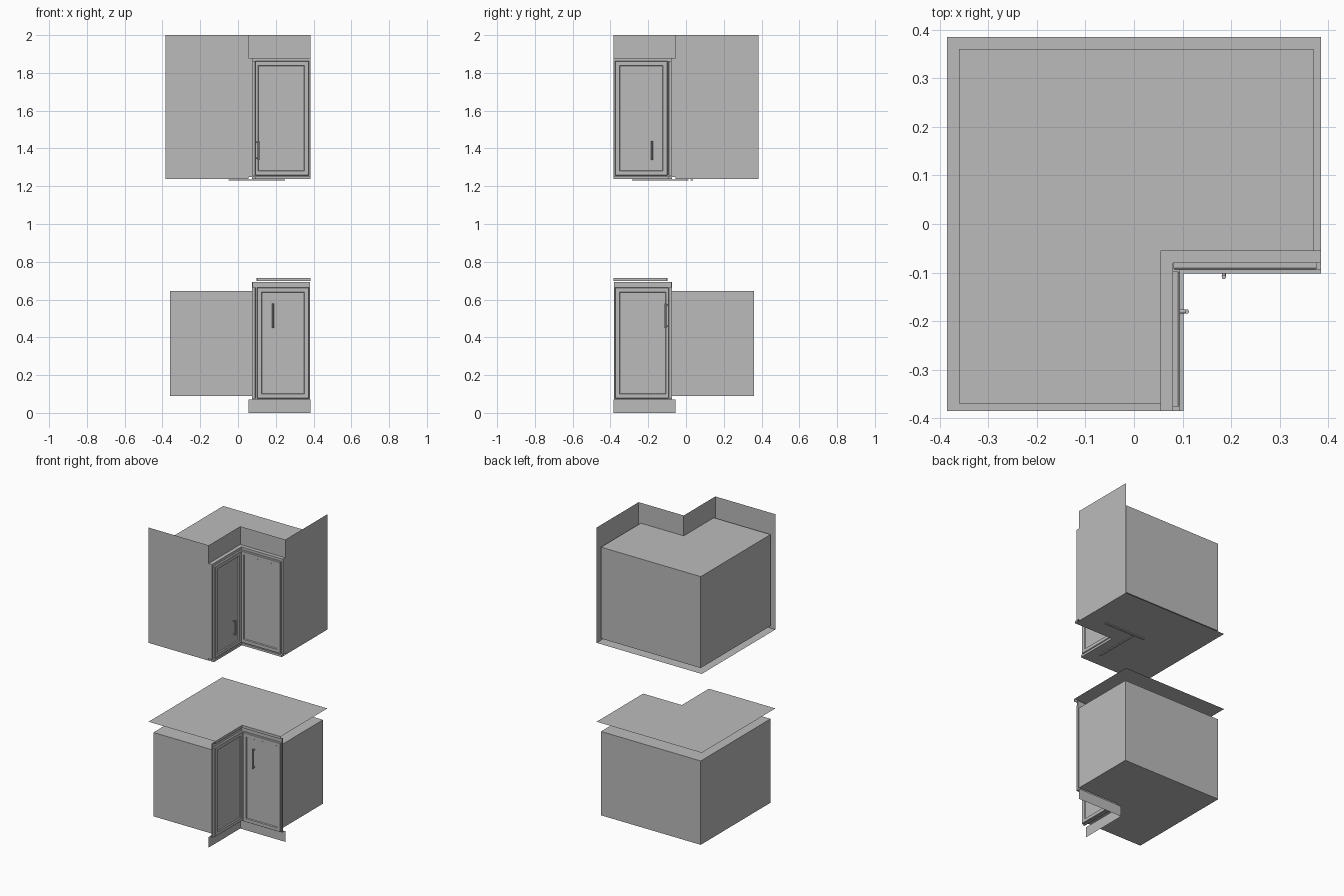
import bpy, bmesh
from mathutils import Matrix, Vector

cube = bpy.data.objects.get("Cube")
if cube:
    bpy.data.objects.remove(cube)

grey = bpy.data.materials.new("plain_grey")
grey.use_nodes = True
grey.diffuse_color = (0.5, 0.5, 0.5, 1)
grey.node_tree.nodes["Principled BSDF"].inputs["Base Color"].default_value = (0.5, 0.5, 0.5, 1)

HALF = 0.385          # half width of the unit
BACK, SIDE = 0.36, 0.37   # carcass reach to the back and to the open ends
# Reflection in the diagonal that swaps the two wings of the corner
SWAP = Matrix(((0, -1, 0, 0), (-1, 0, 0, 0), (0, 0, 1, 0), (0, 0, 0, 1)))


def finish(name, bm, swap=False):
    if swap:
        bm.transform(SWAP)
        bmesh.ops.reverse_faces(bm, faces=bm.faces[:])
    mesh = bpy.data.meshes.new(name)
    bm.to_mesh(mesh)
    bm.free()
    mesh.materials.append(grey)
    obj = bpy.data.objects.new(name, mesh)
    bpy.context.collection.objects.link(obj)
    return obj


def corner_plan(back, side, u):
    return [(-back, -side), (u, -side), (u, -u), (side, -u), (side, back), (-back, back)]


def band_plan(u0, u1, side=HALF):
    return [(u0, -side), (u1, -side), (u1, -u1), (side, -u1), (side, -u0), (u0, -u0)]


def prism(name, plan, z0, z1=None):
    """Flat sheet, or a solid when a top height is given."""
    bm = bmesh.new()
    face = bm.faces.new([bm.verts.new((x, y, z0)) for x, y in plan])
    if z1 is not None:
        ext = bmesh.ops.extrude_face_region(bm, geom=[face])
        verts = [g for g in ext["geom"] if isinstance(g, bmesh.types.BMVert)]
        bmesh.ops.translate(bm, verts=verts, vec=(0, 0, z1 - z0))
        bmesh.ops.recalc_face_normals(bm, faces=bm.faces[:])
    return finish(name, bm)


def wall(name, path, z0, z1):
    """Upright sheet along a path."""
    bm = bmesh.new()
    cols = [[bm.verts.new((x, y, z)) for z in (z0, z1)] for x, y in path]
    for a, b in zip(cols, cols[1:]):
        bm.faces.new((a[0], b[0], b[1], a[1]))
    return finish(name, bm)


def notch_path(u):
    return [(u, -HALF), (u, -u), (HALF, -u)]


def door(name, u0, u1, z0, z1, swap):
    """Door slab with an eased edge and a recessed centre panel."""
    y_back, y_front = -0.08, -0.095
    bm = bmesh.new()
    front = bm.faces.new([bm.verts.new((x, y_back, z)) for x, z in
                          ((u0, z0), (u1, z0), (u1, z1), (u0, z1))])
    ext = bmesh.ops.extrude_face_region(bm, geom=[front])
    verts = [g for g in ext["geom"] if isinstance(g, bmesh.types.BMVert)]
    bmesh.ops.translate(bm, verts=verts, vec=(0, y_front + 0.004 - y_back, 0))
    bmesh.ops.recalc_face_normals(bm, faces=bm.faces[:])
    front = min(bm.faces, key=lambda f: f.calc_center_median().y)
    for width, rise in ((0.004, 0.004), (0.03, 0), (0.005, -0.006)):
        bmesh.ops.inset_region(bm, faces=[front], thickness=width, depth=rise)
    finish(name, bm, swap)


def rod(bm, a, b, radius):
    a, b = Vector(a), Vector(b)
    turn = (b - a).to_track_quat("Z", "Y").to_matrix().to_4x4()
    bmesh.ops.create_cone(bm, cap_ends=True, segments=12, radius1=radius, radius2=radius,
                          depth=(b - a).length, matrix=Matrix.Translation((a + b) / 2) @ turn)


def handle(name, u, z0, z1, swap):
    bm = bmesh.new()
    rod(bm, (u, -0.109, z0), (u, -0.109, z1), 0.0045)
    for z in (z0 + 0.008, z1 - 0.008):
        rod(bm, (u, -0.093, z), (u, -0.109, z), 0.004)
    obj = finish(name, bm, swap)
    for p in obj.data.polygons:
        p.use_smooth = len(p.vertices) == 4


# Base cabinet
wall("toe_kick", notch_path(0.055), 0, 0.07)
prism("base_carcass", corner_plan(BACK, SIDE, 0.073), 0.09, 0.645)
prism("base_face_frame", band_plan(0.073, 0.08, 0.38), 0.07, 0.692)
door("base_door_front", 0.1, 0.376, 0.075, 0.665, False)
door("base_door_side", 0.081, 0.376, 0.075, 0.665, True)
handle("base_handle", 0.185, 0.45, 0.58, False)

# Worktop sheet with its front edge strip
prism("worktop", corner_plan(HALF, HALF, 0.102), 0.715)
prism("worktop_edge", band_plan(0.098, 0.102), 0.697, 0.714)

# Wall cabinet
prism("wall_carcass", corner_plan(BACK, SIDE, 0.073), 1.26, 1.865)
prism("wall_face_frame", band_plan(0.055, 0.08), 1.25, 1.88)
prism("wall_bottom_sheet", corner_plan(HALF, HALF, 0.092), 1.237)
prism("light_rail", band_plan(0.075, 0.094), 1.238, 1.252)
door("wall_door_front", 0.081, 0.376, 1.256, 1.863, False)
door("wall_door_side", 0.098, 0.376, 1.256, 1.863, True)
handle("wall_handle", 0.18, 1.34, 1.44, True)

# Finished ends and the fascia above the doors
wall("end_panel_left", [(HALF, -0.055), (HALF, HALF)], 1.237, 2)
wall("end_panel_front", [(-HALF, -HALF), (0.055, -HALF)], 1.237, 2)
wall("fascia", notch_path(0.055), 1.88, 2)

# Lamp strips under the wall cabinet
for name, x0, x1, y0, y1 in (("lamp_strip_long", -0.05, 0.25, 0.023, 0.037),
                             ("lamp_strip_cross", 0.018, 0.032, -0.285, 0.012)):
    prism(name, [(x0, y0), (x1, y0), (x1, y1), (x0, y1)], 1.231, 1.236)
